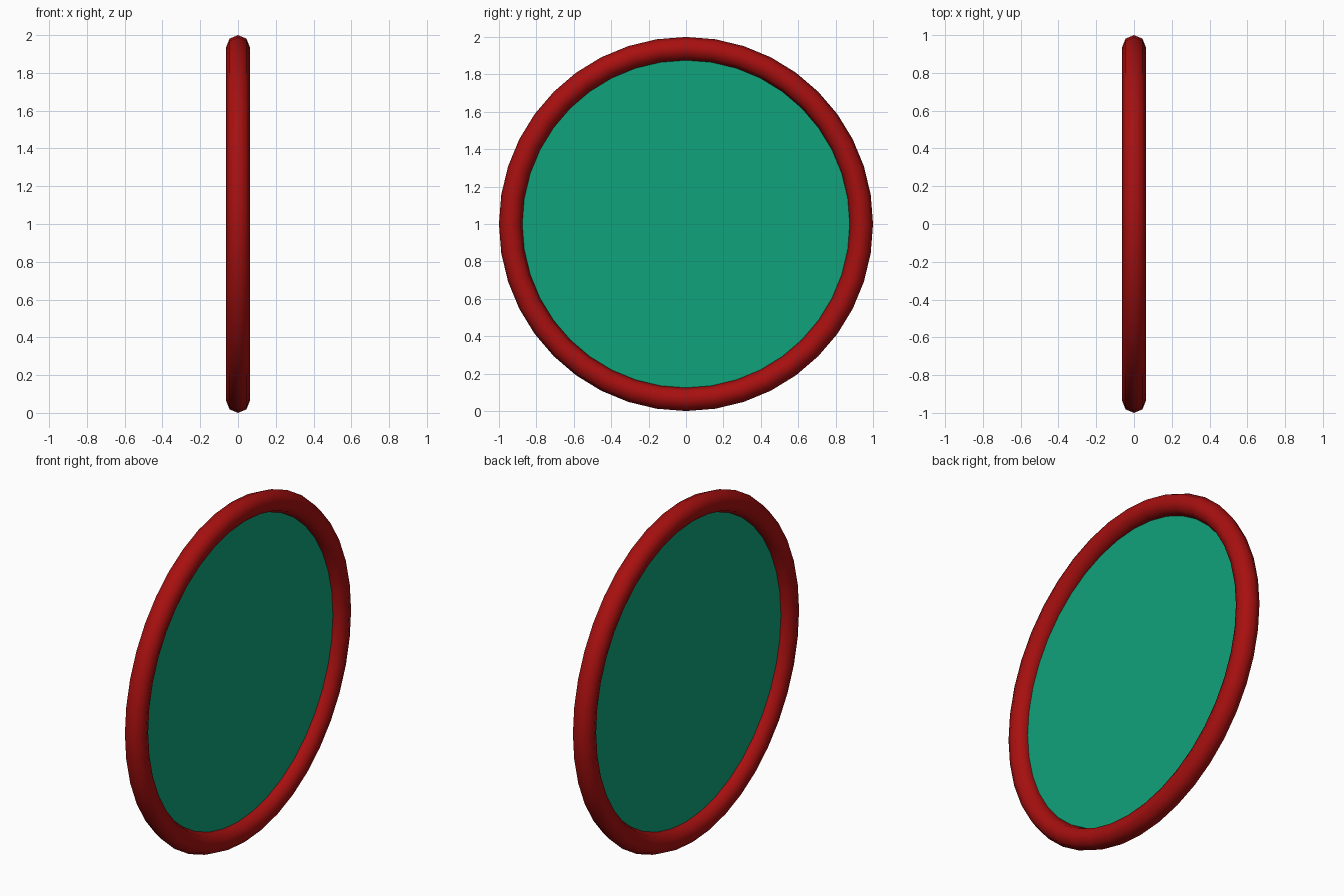
import bpy
from math import pi

cube = bpy.data.objects.get("Cube")
if cube:
    bpy.data.objects.remove(cube, do_unlink=True)

RING_RADIUS = 0.9375
TUBE_RADIUS = 0.0625
SEGMENTS = 40


def material(name, rgb):
    mat = bpy.data.materials.new(name)
    mat.use_nodes = True
    colour = (*rgb, 1.0)
    mat.diffuse_color = colour
    mat.node_tree.nodes["Principled BSDF"].inputs["Base Color"].default_value = colour
    return mat


def finish(name, mat):
    """Name the active object, colour it and bake its sideways turn."""
    obj = bpy.context.object
    obj.name = name
    obj.data.materials.append(mat)
    bpy.ops.object.transform_apply(location=False, rotation=True, scale=False)
    return obj


pose = dict(location=(0, 0, 1), rotation=(0, pi / 2, 0))

# Rounded rim
bpy.ops.mesh.primitive_torus_add(
    major_segments=SEGMENTS, minor_segments=8,
    major_radius=RING_RADIUS, minor_radius=TUBE_RADIUS, **pose)
finish("rim", material("deep red", (0.39, 0.005, 0.005)))
bpy.ops.object.shade_smooth()

# Thin flat panel, its edge tucked inside the rim
bpy.ops.mesh.primitive_cylinder_add(
    vertices=SEGMENTS, radius=RING_RADIUS - TUBE_RADIUS / 2, depth=0.002, **pose)
finish("panel", material("sea green", (0.005, 0.366, 0.198)))
